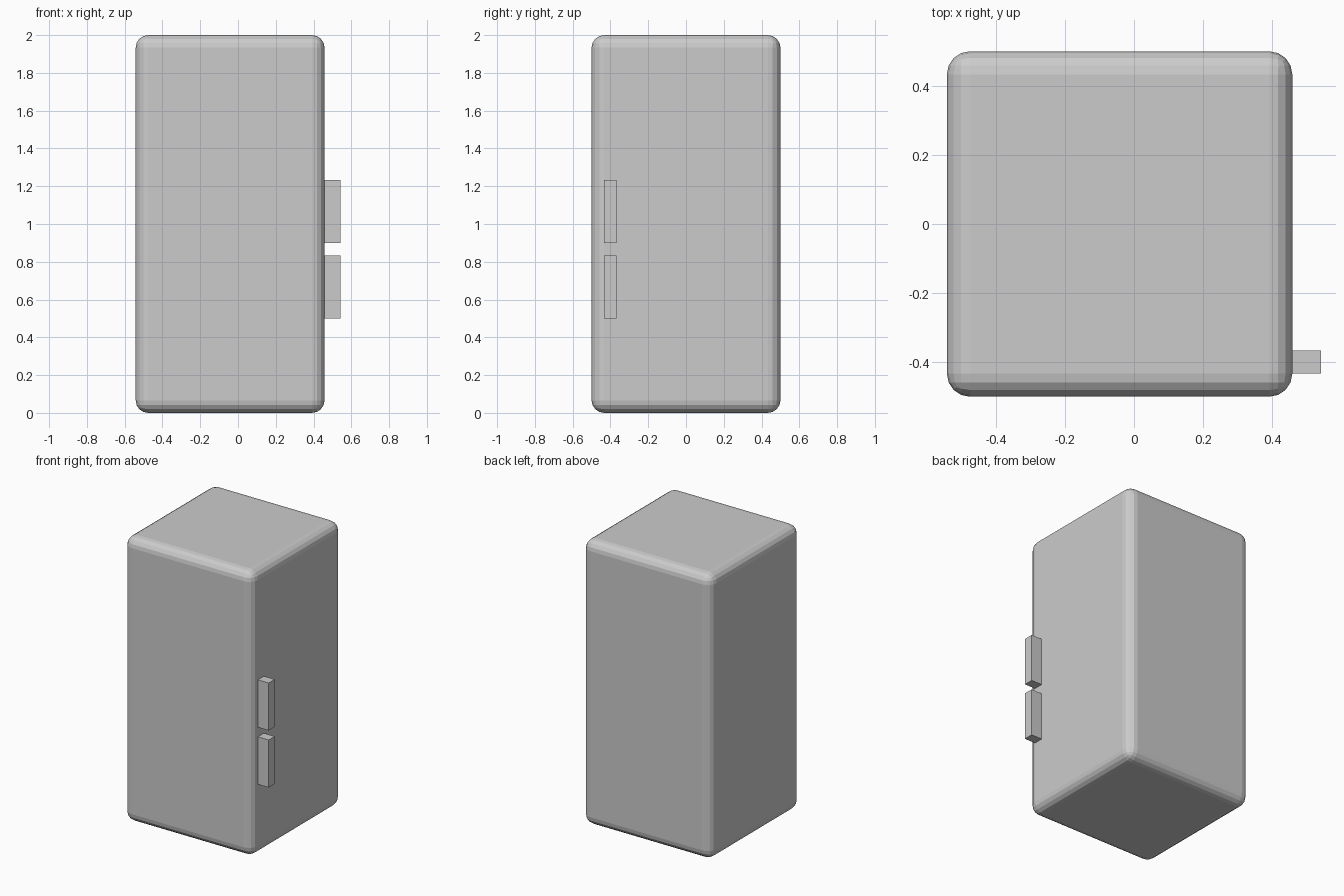
import bpy

if "Cube" in bpy.data.objects:
    bpy.data.objects.remove(bpy.data.objects["Cube"])


def box(name, lo, hi):
    """Axis-aligned box between two corners, with unit object scale."""
    centre = [(a + b) / 2 for a, b in zip(lo, hi)]
    bpy.ops.mesh.primitive_cube_add(size=1, location=centre)
    obj = bpy.context.object
    obj.name = name
    obj.scale = [b - a for a, b in zip(lo, hi)]
    bpy.ops.object.transform_apply(location=False, rotation=False, scale=True)
    return obj


# Cabinet body with rounded edges
FACE_X = 0.4583
body = box("fridge_body", (FACE_X - 1, -0.5, 0), (FACE_X, 0.5, 2))
bevel = body.modifiers.new("rounded_edges", "BEVEL")
bevel.width = 0.0667
bevel.segments = 4

# Two bar handles, one above the other, slightly sunk into the door
for name, z in (("lower_handle", 0.5), ("upper_handle", 0.9)):
    box(name, (FACE_X - 0.01, -0.4333, z), (0.5417, -0.3667, z + 0.3333))
